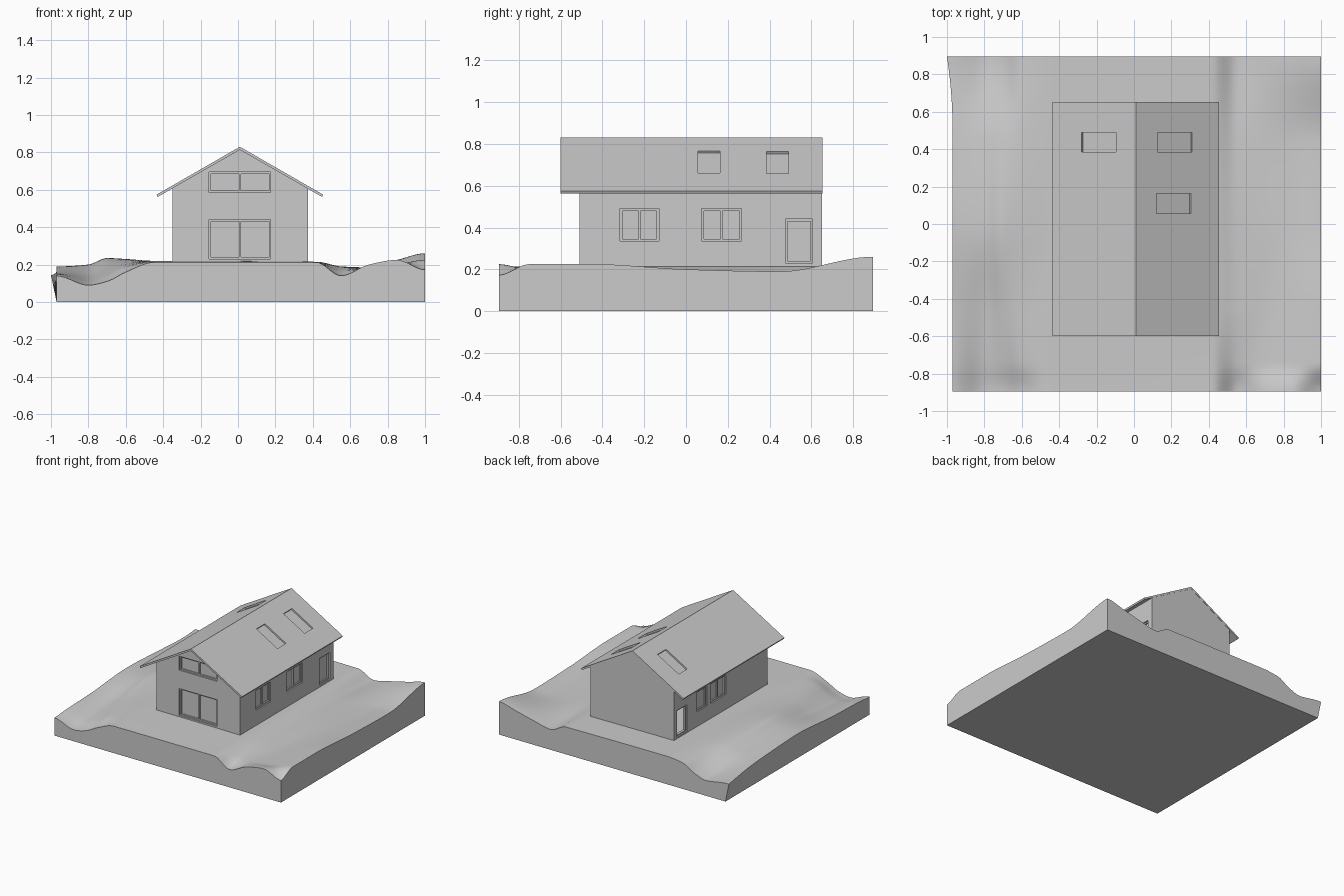
import bpy, bmesh, math
from mathutils import Matrix, Vector

if "Cube" in bpy.data.objects:
    bpy.data.objects.remove(bpy.data.objects["Cube"])

RIDGE_X, RIDGE_Z, SLOPE = 0.01, 0.83, 0.575
ANGLE = math.atan(SLOPE)
WX0, WX1, WY0, WY1, FLOOR = -0.35, 0.375, -0.51, 0.65, 0.215


def finish(name, bm):
    bmesh.ops.recalc_face_normals(bm, faces=bm.faces)
    mesh = bpy.data.meshes.new(name)
    bm.to_mesh(mesh)
    bm.free()
    ob = bpy.data.objects.new(name, mesh)
    bpy.context.collection.objects.link(ob)
    return ob


def add_box(bm, lo, hi, mat=Matrix()):
    lo, hi = Vector(lo), Vector(hi)
    m = mat @ Matrix.Translation((lo + hi) / 2) @ Matrix.Diagonal((*(hi - lo), 1))
    bmesh.ops.create_cube(bm, size=1, matrix=m)


def add_prism(bm, profile, y0, y1):
    # x/z profile extruded along y
    face = bm.faces.new([bm.verts.new((x, y0, z)) for x, z in profile])
    new = bmesh.ops.extrude_face_region(bm, geom=[face])["geom"]
    bmesh.ops.translate(bm, vec=(0, y1 - y0, 0),
                        verts=[g for g in new if isinstance(g, bmesh.types.BMVert)])


def cut(ob, cutter):
    mod = ob.modifiers.new("openings", 'BOOLEAN')
    mod.operation, mod.solver, mod.object = 'DIFFERENCE', 'EXACT', cutter
    bpy.context.view_layer.objects.active = ob
    bpy.ops.object.modifier_apply(modifier=mod.name)
    bpy.data.objects.remove(cutter)


# terrain: coarse height samples, smoothly interpolated
XS = [-.97, -.8, -.7, -.6, -.45, .42, .55, .7, .85, 1]
YS = [-.895, -.75, -.45, 0, .45, .895]
H = [[.14, .09, .11, .16, .212, .212, .14, .2, .225, .172],
     [.15, .11, .14, .19, .215, .212, .17, .18, .2, .225],
     [.16, .14, .18, .21, .22, .215, .19, .18, .2, .225],
     [.19, .2, .235, .23, .22, .215, .19, .185, .19, .2],
     [.17, .18, .21, .22, .22, .215, .18, .18, .18, .19],
     [.145, .12, .15, .205, .22, .215, .16, .19, .225, .26]]


def interp(xs, vs, x):
    i = max(k for k in range(len(xs) - 1) if k == 0 or xs[k] <= x)

    def slope(k):
        if k == 0 or k == len(xs) - 1:
            return 0
        a = (vs[k] - vs[k - 1]) / (xs[k] - xs[k - 1])
        b = (vs[k + 1] - vs[k]) / (xs[k + 1] - xs[k])
        return 0 if a * b <= 0 else 2 * a * b / (a + b)
    h = xs[i + 1] - xs[i]
    t = (x - xs[i]) / h
    return ((2*t**3 - 3*t*t + 1) * vs[i] + (t**3 - 2*t*t + t) * h * slope(i)
            + (3*t*t - 2*t**3) * vs[i + 1] + (t**3 - t*t) * h * slope(i + 1))


bm = bmesh.new()
NX, NY = 90, 80
grid = []
for j in range(NY + 1):
    y = YS[0] + (YS[-1] - YS[0]) * j / NY
    row = []
    for i in range(NX + 1):
        x = XS[0] + (XS[-1] - XS[0]) * i / NX
        z = interp(YS, [interp(XS, r, x) for r in H], y)
        # slight overhang at the back left corner
        shift = .03 * max(0, (y - .5) / .395) ** 2 * max(0, 1 - (x + .97) / .1)
        row.append(bm.verts.new((x - shift, y, z)))
    grid.append(row)
for j in range(NY):
    for i in range(NX):
        bm.faces.new((grid[j][i], grid[j][i+1], grid[j+1][i+1], grid[j+1][i]))
rim = [e for e in bm.edges if e.is_boundary]
geom = bmesh.ops.extrude_edge_only(bm, edges=rim)["geom"]
for v in (g for g in geom if isinstance(g, bmesh.types.BMVert)):
    v.co.z, v.co.x = 0, max(v.co.x, -.97)
bmesh.ops.contextual_create(bm, geom=[g for g in geom if isinstance(g, bmesh.types.BMEdge)])
terrain = finish("terrain", bm)
terrain.select_set(True)
bpy.context.view_layer.objects.active = terrain
bpy.ops.object.shade_smooth_by_angle(angle=math.radians(40))

# openings: name, wall, start, end, bottom, top, panes
OPENINGS = [
    ("front_door", "front", -.155, .175, .23, .44, 2),
    ("front_upper_window", "front", -.155, .175, .585, .695, 2),
    ("right_window_front", "right", -.315, -.13, .335, .49, 2),
    ("right_window_back", "right", .075, .265, .335, .49, 2),
    ("right_door", "right", .475, .605, .23, .44, 1),
    ("left_window_front", "left", 0, .19, .335, .49, 2),
    ("left_window_back", "left", .24, .365, .335, .49, 1),
    ("left_door", "left", .485, .61, .23, .44, 0)]


def opening_box(bm, wall, u0, u1, d0, d1, z0, z1):
    # d is the depth measured inward from the wall face
    if wall == "front":
        add_box(bm, (u0, WY0 + d0, z0), (u1, WY0 + d1, z1))
    elif wall == "right":
        add_box(bm, (WX1 - d1, u0, z0), (WX1 - d0, u1, z1))
    else:
        add_box(bm, (WX0 + d0, u0, z0), (WX0 + d1, u1, z1))


# walls: hollow gabled shell with cut openings
def gable(x0, x1, z0, drop):
    def top(x):
        return RIDGE_Z - drop - SLOPE * abs(x - RIDGE_X)
    return [(x0, z0), (x1, z0), (x1, top(x1)), (RIDGE_X, top(RIDGE_X)), (x0, top(x0))]


T = .03
bm = bmesh.new()
add_prism(bm, gable(WX0, WX1, .2, .014), WY0, WY1)
walls = finish("walls", bm)
bm = bmesh.new()
add_prism(bm, gable(WX0 + T, WX1 - T, .222, .022), WY0 + T, WY1 - T)
cut(walls, finish("room_cutter", bm))
bm = bmesh.new()
for _, wall, u0, u1, z0, z1, _ in OPENINGS:
    opening_box(bm, wall, u0, u1, -.02, T + .02, z0, z1)
cut(walls, finish("opening_cutter", bm))

# frames and panes
F = .01
for name, wall, u0, u1, z0, z1, panes in OPENINGS:
    bm = bmesh.new()
    for a, b in ((u0, u0 + F), (u1 - F, u1)):
        opening_box(bm, wall, a, b, .01, T, z0, z1)
    for a, b in ((z0, z0 + F), (z1 - F, z1)):
        opening_box(bm, wall, u0 + F, u1 - F, .01, T, a, b)
    mid = (u0 + u1) / 2
    if panes == 2:
        opening_box(bm, wall, mid - F / 2, mid + F / 2, .01, T, z0 + F, z1 - F)
    finish(name + "_frame", bm)
    if panes:
        bm = bmesh.new()
        opening_box(bm, wall, u0 + F, u1 - F, .02, .024, z0 + F, z1 - F)
        finish(name + "_pane", bm)

# roof: thin chevron with skylight holes
EX0, EX1, TH = -.435, .455, .016
ez0, ez1 = (RIDGE_Z - SLOPE * abs(x - RIDGE_X) for x in (EX0, EX1))
bm = bmesh.new()
add_prism(bm, [(EX0, ez0), (RIDGE_X, RIDGE_Z), (EX1, ez1),
               (EX1 - .006, ez1 - TH + .004), (RIDGE_X, RIDGE_Z - TH),
               (EX0 + .006, ez0 - TH + .004)], -.6, .652)
roof = finish("roof", bm)
SKYLIGHTS = [(.218, .4375), (.212, .11), (-.188, .4375)]
cutter, panes = bmesh.new(), bmesh.new()
for x, y in SKYLIGHTS:
    side = 1 if x > RIDGE_X else -1
    m = (Matrix.Translation((x, y, RIDGE_Z - SLOPE * abs(x - RIDGE_X)))
         @ Matrix.Rotation(side * ANGLE, 4, 'Y'))
    add_box(cutter, (-.106, -.053, -.04), (.106, .053, .02), m)
    add_box(panes, (-.106, -.053, -.024), (.106, .053, -.015), m)
wall_cutter = cutter.copy()
cut(roof, finish("skylight_cutter", cutter))
wall_cutter.free()
finish("skylight_panes", panes)
